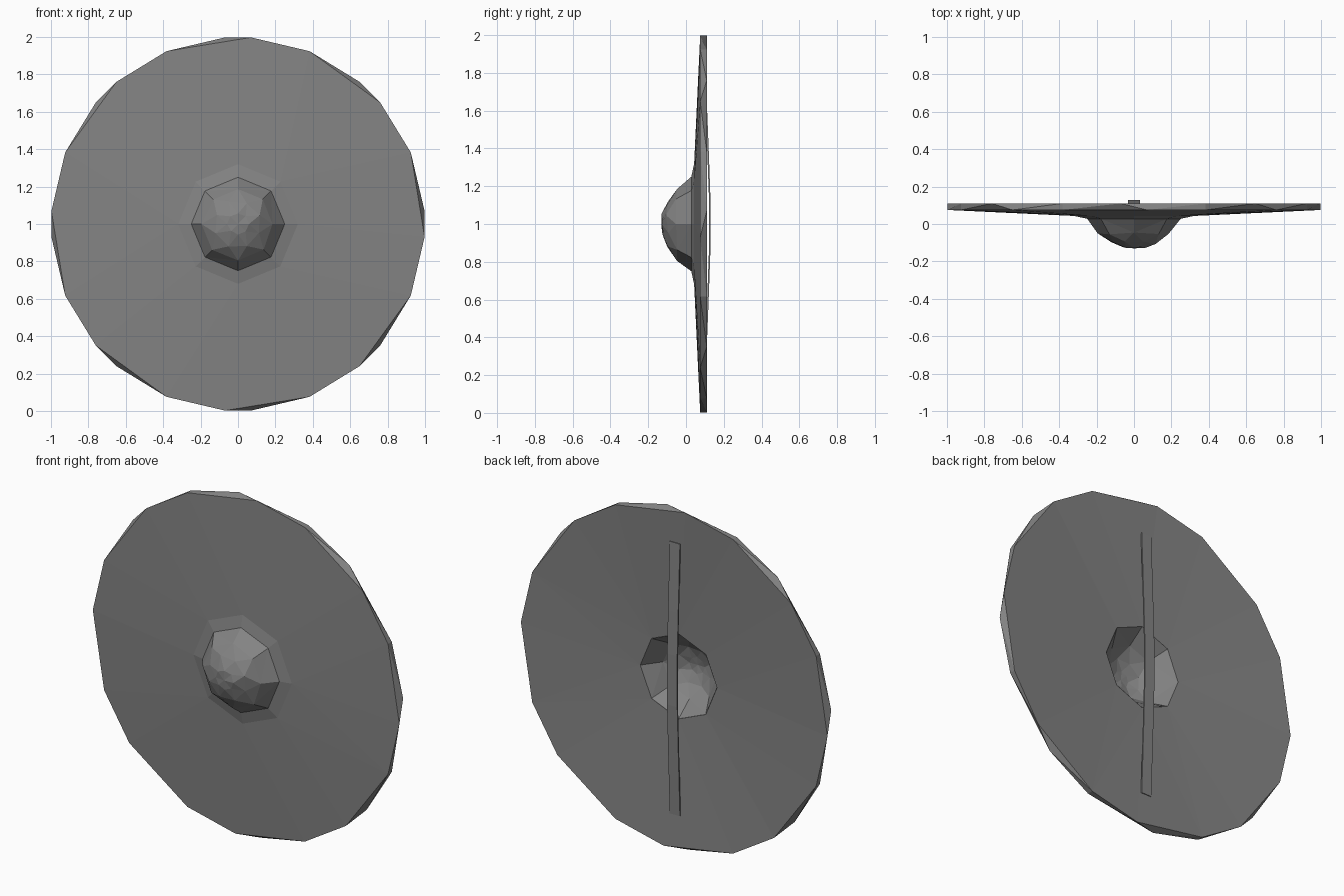
import bpy, bmesh, random
from math import sin, cos, radians

if "Cube" in bpy.data.objects:
    bpy.data.objects.remove(bpy.data.objects["Cube"])

random.seed(4)
CENTRE_Z = 1.0

# Dark iron colour for every part
IRON = bpy.data.materials.new("dark_iron")
IRON.diffuse_color = (0.23, 0.23, 0.23, 1)
IRON.use_nodes = True
IRON.node_tree.nodes["Principled BSDF"].inputs["Base Color"].default_value = IRON.diffuse_color


def add_object(name, bm):
    bmesh.ops.recalc_face_normals(bm, faces=bm.faces)
    mesh = bpy.data.meshes.new(name)
    bm.to_mesh(mesh)
    bm.free()
    mesh.materials.append(IRON)
    obj = bpy.data.objects.new(name, mesh)
    bpy.context.collection.objects.link(obj)
    return obj


def quarter(*angles):
    """Repeat the corner angles of one quarter turn all the way round."""
    return [a + 90 * q for q in range(4) for a in angles]


def ring(bm, radius, y, angles, jitter=0.0):
    """Closed loop of edges around the shield's axis."""
    verts = []
    for a in angles:
        r = radius + random.uniform(-jitter, jitter)
        dy = random.uniform(-jitter, jitter)
        verts.append(bm.verts.new((r * cos(radians(a)), y + dy, CENTRE_Z + r * sin(radians(a)))))
    return [bm.edges.new((v, verts[(i + 1) % len(verts)])) for i, v in enumerate(verts)]


def bridge(bm, loops):
    for a, b in zip(loops, loops[1:]):
        bmesh.ops.bridge_loops(bm, edges=a + b)


def cap(bm, edges, y):
    """Close a loop with a fan of triangles."""
    tip = bm.verts.new((0, y, CENTRE_Z))
    for e in edges:
        bm.faces.new((e.verts[0], e.verts[1], tip))


OCT = quarter(0, 45)
OCT_TURNED = quarter(22, 67)

# Shallow dished plate with an octagonal hole behind the boss
bm = bmesh.new()
loops = [ring(bm, 0.25, 0.068, OCT),
         ring(bm, 1.0, 0.11, quarter(4, 22.5, 49.5, 67.5)),
         ring(bm, 1.0, 0.075, quarter(-4, 22.5, 40.5, 67.5)),
         ring(bm, 0.32, 0.043, OCT),
         ring(bm, 0.25, 0.028, OCT)]
bridge(bm, loops + loops[:1])
bmesh.ops.triangulate(bm, faces=bm.faces)
add_object("shield_plate", bm)

# Hollow hammered dome: outer skin, then inner skin
bm = bmesh.new()
outer = [ring(bm, 0.25, 0.028, OCT),
         ring(bm, 0.19, -0.05, OCT, 0.006),
         ring(bm, 0.125, -0.10, OCT_TURNED, 0.008),
         ring(bm, 0.055, -0.125, OCT, 0.004)]
inner = [ring(bm, 0.249, 0.068, OCT),
         ring(bm, 0.175, -0.035, OCT, 0.006),
         ring(bm, 0.11, -0.083, OCT_TURNED, 0.006),
         ring(bm, 0.05, -0.105, OCT, 0.004)]
bridge(bm, outer)
bridge(bm, inner)
bridge(bm, [outer[0], inner[0]])
cap(bm, outer[-1], -0.13)
cap(bm, inner[-1], -0.11)
bmesh.ops.triangulate(bm, faces=bm.faces)
add_object("boss", bm)

# Thin bowed hand grip across the back
bm = bmesh.new()
profile = [(0.2, 0.104), (0.6, 0.12), (0.85, 0.129), (1.15, 0.129), (1.4, 0.12), (1.8, 0.104)]
sections = []
for z, y in profile:
    corners = [(-0.033, y - 0.008), (0.033, y - 0.008), (0.033, y), (-0.033, y)]
    sections.append([bm.verts.new((x, yy, z)) for x, yy in corners])
for a, b in zip(sections, sections[1:]):
    for i in range(4):
        j = (i + 1) % 4
        bm.faces.new((a[i], a[j], b[j], b[i]))
bm.faces.new(sections[0])
bm.faces.new(sections[-1])
add_object("hand_grip", bm)
